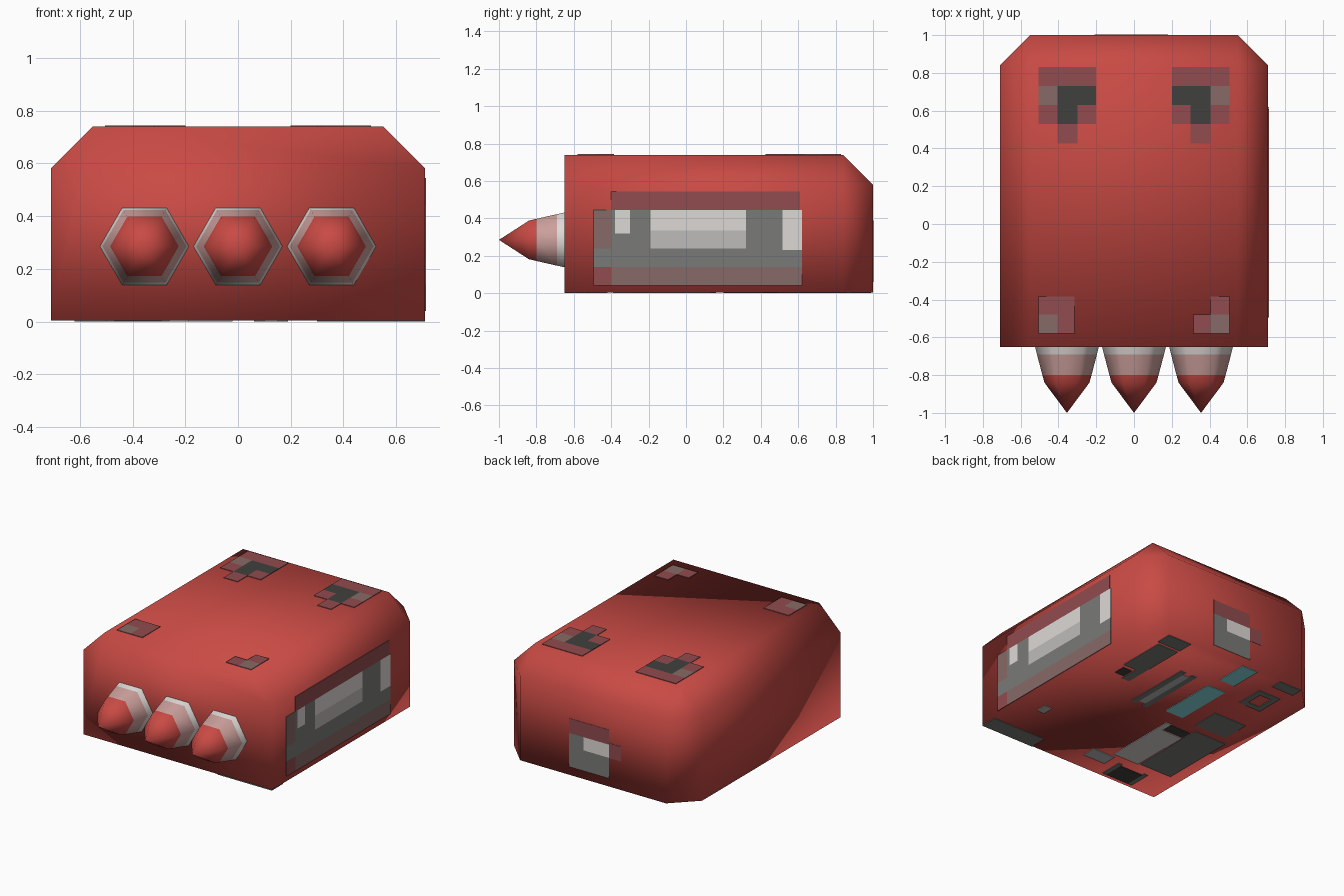
import bpy, bmesh, math
from mathutils import Vector

if "Cube" in bpy.data.objects:
    bpy.data.objects.remove(bpy.data.objects["Cube"])


def material(name, r, g, b):
    lin = [((c / 255 + 0.055) / 1.055) ** 2.4 for c in (r, g, b)]
    m = bpy.data.materials.new(name)
    m.diffuse_color = (*lin, 1)
    m.use_nodes = True
    m.node_tree.nodes["Principled BSDF"].inputs["Base Color"].default_value = m.diffuse_color
    return m


MATS = {
    "red": material("body_red", 201, 74, 68),
    "light": material("light_grey", 222, 217, 214),
    "silver": material("silver_grey", 190, 188, 186),
    "pink": material("dusty_pink", 204, 160, 156),
    "brown": material("dull_maroon", 145, 76, 78),
    "taupe": material("taupe", 134, 106, 102),
    "grey": material("mid_grey", 122, 122, 120),
    "dark": material("charcoal", 64, 64, 62),
    "teal": material("pale_teal", 135, 222, 228),
}


def finish(bm, name, mats, smooth=False):
    bmesh.ops.recalc_face_normals(bm, faces=bm.faces)
    me = bpy.data.meshes.new(name)
    for f in bm.faces:
        f.smooth = smooth
    bm.to_mesh(me)
    bm.free()
    for m in mats:
        me.materials.append(MATS[m])
    ob = bpy.data.objects.new(name, me)
    bpy.context.collection.objects.link(ob)
    return ob


T = 0.004  # painted plate thickness
W, FRONT, BACK, TOP, CH = 0.71, -0.65, 1.0, 0.74, 0.16


def box(bm, lo, hi):
    vs = bmesh.ops.create_cube(bm, size=1)["verts"]
    for v in vs:
        v.co = Vector([lo[i] if v.co[i] < 0 else hi[i] for i in range(3)])


# Body: box with chamfered roof sides, roof back and rear corners
bm = bmesh.new()
box(bm, (-W, FRONT, T), (W, BACK, TOP))
edges = []
for e in bm.edges:
    c = (e.verts[0].co + e.verts[1].co) / 2
    side, top, back = abs(c.x) > 0.7, c.z > 0.73, c.y > 0.99
    if side + top + back >= 2:
        edges.append(e)
bmesh.ops.bevel(bm, geom=edges, offset=CH, segments=1, affect='EDGES')
finish(bm, "body", ["red"], True)


# Front cones: six-sided, with light collar, pink band and red tip
def cone(name, x):
    bm = bmesh.new()
    prev = None
    for i, (y, r) in enumerate([(-0.645, 0.17), (-0.69, 0.159), (-0.80, 0.13), (-0.84, 0.119), (-1.0, 0)]):
        if r:
            ring = [bm.verts.new((x + r * math.cos(k * math.pi / 3), y,
                                  0.285 + r * math.sin(k * math.pi / 3))) for k in range(6)]
        else:
            ring = [bm.verts.new((x, y, 0.285))] * 6
        if prev:
            for k in range(6):
                q = [prev[k], prev[(k + 1) % 6], ring[(k + 1) % 6], ring[k]]
                f = bm.faces.new(list(dict.fromkeys(q)))
                f.material_index = min(i - 1, 2)
        prev = ring
    finish(bm, name, ["light", "pink", "red"], True)


for n, x in zip(("left", "middle", "right"), (-0.355, 0, 0.355)):
    cone("cone_" + n, x)


# Painted plates: rectangles (u0, u1, v0, v1) on one side of the body
def plates(name, side, colour, rects):
    bm = bmesh.new()
    for a, b, c, d in rects:
        if side == "right":
            box(bm, (W - T, a, c), (W + T, b, d))
        elif side == "top":
            box(bm, (a, c, TOP - T), (b, d, TOP + T))
        elif side == "back":
            box(bm, (a, BACK - T, c), (b, BACK + 0.002, d))
        else:
            box(bm, (a, c, 0), (b, d, T * 2))
    finish(bm, name, [colour])


# Side window band (right side only)
plates("side_trim", "right", "brown", [(-0.40, 0.61, 0.445, 0.545), (-0.495, -0.40, 0.04, 0.14)])
plates("side_sill", "right", "taupe", [(-0.40, 0.62, 0.04, 0.14), (-0.495, -0.40, 0.24, 0.445)])
plates("side_panel", "right", "grey", [
    (-0.495, -0.40, 0.14, 0.24), (-0.40, -0.19, 0.14, 0.32), (-0.40, -0.38, 0.32, 0.445),
    (-0.30, -0.19, 0.32, 0.445), (-0.19, 0.32, 0.14, 0.24), (0.32, 0.515, 0.14, 0.445),
    (0.515, 0.62, 0.14, 0.23)])
plates("side_window_upper", "right", "light", [
    (-0.19, 0.32, 0.335, 0.445), (-0.38, -0.30, 0.32, 0.445), (0.515, 0.62, 0.23, 0.445)])
plates("side_window_lower", "right", "silver", [(-0.19, 0.32, 0.24, 0.335)])


# Roof patches, mirrored left and right
def both(rects):
    return rects + [(-b, -a, c, d) for a, b, c, d in rects]


plates("roof_patch_edge", "top", "brown", both([
    (0.20, 0.505, 0.73, 0.83), (0.405, 0.505, 0.53, 0.63), (0.20, 0.30, 0.53, 0.63),
    (0.30, 0.405, 0.425, 0.53)]))
plates("roof_patch_dark", "top", "dark", both([(0.20, 0.405, 0.63, 0.73), (0.30, 0.405, 0.53, 0.63)]))
plates("roof_patch_pale", "top", "taupe", both([(0.405, 0.505, 0.63, 0.73), (0.405, 0.505, -0.58, -0.48)]))
plates("roof_front_marks", "top", "brown", both([(0.405, 0.505, -0.48, -0.385), (0.315, 0.405, -0.58, -0.48)])
       + [(-0.405, -0.315, -0.48, -0.385)])

# Back window
plates("back_trim", "back", "brown", [(-0.12, 0.18, 0.29, 0.39), (-0.21, -0.12, 0.2, 0.3)])
plates("back_panel", "back", "grey", [
    (-0.12, 0.18, 0.06, 0.20), (0.07, 0.18, 0.20, 0.29)])
plates("back_window", "back", "light", [(-0.12, 0.07, 0.20, 0.29)])

# Underside panels
plates("under_grey", "bottom", "grey", [
    (0.30, 0.71, -0.65, -0.53), (0.36, 0.52, 0.52, 0.86), (0.36, 0.42, 0.38, 0.52),
    (0.36, 0.54, 0.88, 0.99), (0.06, 0.10, 0.20, 0.69),
    (0.15, 0.19, 0.20, 0.69), (-0.57, -0.32, 0.22, 0.42), (-0.62, -0.37, -0.38, 0.16),
    (-0.55, -0.38, 0.91, 0.99), (-0.52, -0.48, 0.62, 0.82), (-0.39, -0.35, 0.62, 0.82),
    (-0.48, -0.39, 0.62, 0.66), (-0.48, -0.39, 0.78, 0.82),
    (-0.50, -0.47, -0.62, -0.46), (-0.29, -0.26, -0.62, -0.46)])
plates("under_light", "bottom", "light", [(-0.36, -0.16, -0.39, 0.04), (-0.20, -0.16, 0.04, 0.13)])
plates("under_silver", "bottom", "silver", [(0.10, 0.15, 0.23, 0.66), (0.51, 0.57, -0.28, -0.20),
                                            (-0.19, -0.02, -0.52, -0.42)])
plates("under_dark", "bottom", "dark", [(-0.36, -0.20, 0.05, 0.12), (-0.47, -0.29, -0.62, -0.48),
                                        (0.43, 0.50, 0.41, 0.49)])
plates("under_teal", "bottom", "teal", [(-0.20, -0.06, 0.24, 0.66), (-0.19, -0.07, 0.76, 0.99)])
